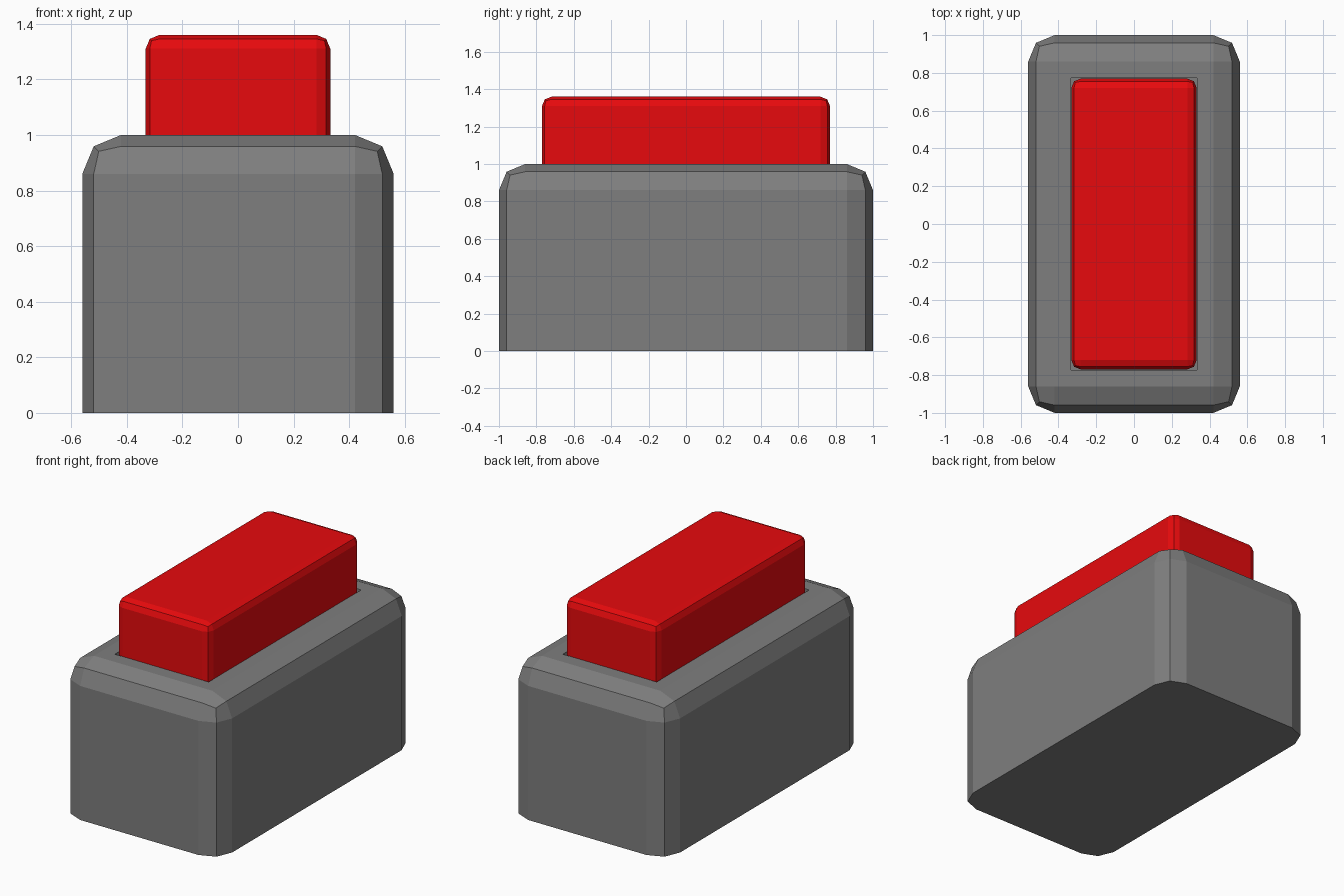
import bpy
import bmesh
from mathutils import Matrix, Vector

if "Cube" in bpy.data.objects:
    bpy.data.objects.remove(bpy.data.objects["Cube"])


def rounded_block(name, size, z0, z1, bevel, color, slot=None):
    """Box with two-segment bevels on all edges but the bottom ones, optional slot in the top."""
    bm = bmesh.new()
    bmesh.ops.create_cube(bm, size=1, matrix=Matrix.Translation((0, 0, (z0 + z1) / 2))
                          @ Matrix.Diagonal((size[0], size[1], z1 - z0, 1)))
    edges = [e for e in bm.edges if max(v.co.z for v in e.verts) > z0 + 0.01]
    bmesh.ops.bevel(bm, geom=edges, offset=bevel, offset_type='OFFSET',
                    segments=2, profile=0.5, affect='EDGES', clamp_overlap=True)
    if slot:
        inset, depth = slot
        bm.normal_update()
        top = max(bm.faces, key=lambda f: f.calc_center_median().z)
        bmesh.ops.inset_region(bm, faces=[top], thickness=inset, use_even_offset=True)
        # Sink the inner face to make a sharp-walled slot
        floor = bmesh.ops.extrude_discrete_faces(bm, faces=[top])["faces"][0]
        bmesh.ops.translate(bm, vec=Vector((0, 0, -depth)), verts=floor.verts[:])
    bmesh.ops.recalc_face_normals(bm, faces=bm.faces[:])
    mesh = bpy.data.meshes.new(name)
    bm.to_mesh(mesh)
    bm.free()
    obj = bpy.data.objects.new(name, mesh)
    bpy.context.collection.objects.link(obj)
    mat = bpy.data.materials.new(name + "_color")
    mat.diffuse_color = color
    mat.use_nodes = True
    mat.node_tree.nodes["Principled BSDF"].inputs["Base Color"].default_value = mat.diffuse_color
    mesh.materials.append(mat)
    return obj


# Dark grey housing with a slot in its top
rounded_block("housing", (1.12, 2.0), 0, 1.0, 0.14, (0.21, 0.21, 0.21, 1), slot=(0.087, 0.2))

# Red push button standing in the slot
rounded_block("button", (0.664, 1.54), 0.8, 1.36, 0.05, (0.8, 0.003, 0.004, 1))
